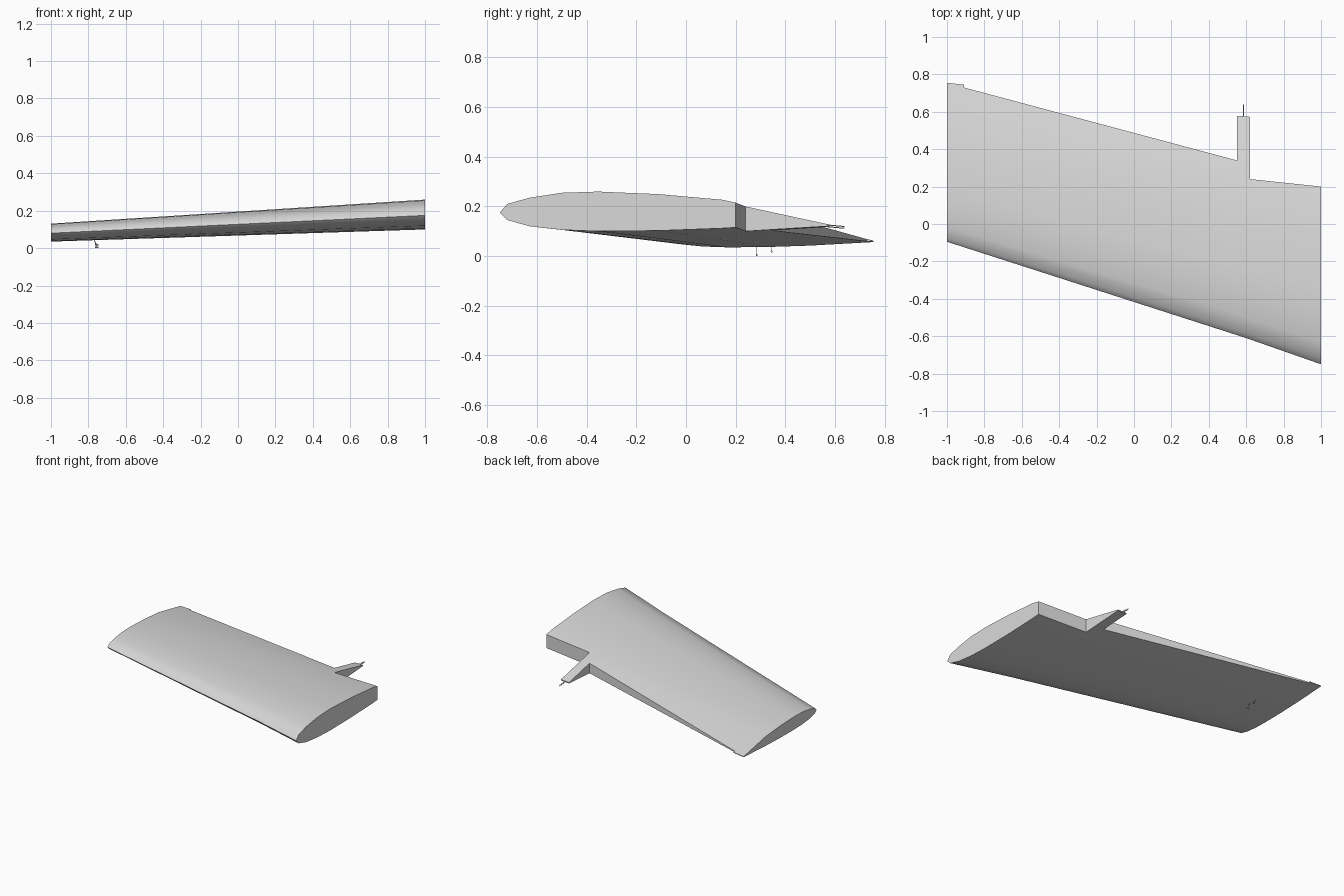
import bpy, bmesh, math
from mathutils import Vector

cube = bpy.data.objects.get("Cube")
if cube:
    bpy.data.objects.remove(cube, do_unlink=True)

grey = bpy.data.materials.new("light_grey")
grey.use_nodes = True
colour = (0.7, 0.7, 0.7, 1)
grey.diffuse_color = colour
grey.node_tree.nodes["Principled BSDF"].inputs["Base Color"].default_value = colour


def finish(name, bm, smooth_angle=None):
    bmesh.ops.recalc_face_normals(bm, faces=bm.faces)
    mesh = bpy.data.meshes.new(name)
    bm.to_mesh(mesh)
    bm.free()
    mesh.materials.append(grey)
    obj = bpy.data.objects.new(name, mesh)
    bpy.context.collection.objects.link(obj)
    if smooth_angle:
        bpy.ops.object.select_all(action='DESELECT')
        obj.select_set(True)
        bpy.context.view_layer.objects.active = obj
        bpy.ops.object.shade_smooth_by_angle(angle=math.radians(smooth_angle))
    return obj


def mix(a, b, f):
    return a + (b - a) * f


# Aerofoil: chord fraction, upper and lower height in units of thickness
AEROFOIL = [(0.023, 0.22, -0.19), (0.094, 0.38, -0.35), (0.195, 0.505, -0.44),
            (0.31, 0.535, -0.475), (0.5, 0.47, -0.46), (0.7, 0.327, -0.40)]
TAIL = (-0.2, -0.25)


def section(x, cut_y):
    """Ring of points at span x, with the tail cut off at cut_y."""
    span = (x + 1) / 2
    lead_y = mix(-0.095, -0.61, (x + 1) / 1.6) if x < 0.6 else mix(-0.61, -0.75, (x - 0.6) / 0.4)
    lead_z = mix(0.08, 0.175, span)
    thick = mix(0.095, 0.158, span)
    chord = mix(0.755, 0.53, span) - lead_y
    t_cut = (cut_y - lead_y) / chord
    f = (t_cut - 0.7) / 0.3
    rows = AEROFOIL + [(t_cut, mix(0.327, TAIL[0], f), mix(-0.40, TAIL[1], f))]
    points = [(0, 0)] + [(t, up) for t, up, low in rows] + [(t, low) for t, up, low in reversed(rows)]
    return [Vector((x, lead_y + t * chord, lead_z + h * thick)) for t, h in points]


# Wing: loft from tip to root, stepping at the aileron and flap openings
STATIONS = [(-1, 0.755), (-0.91, 0.745), (-0.91, 0.73), (0.55, 0.34),
            (0.55, 0.578), (0.6, 0.575), (0.62, 0.573), (0.62, 0.24), (1, 0.2)]
bm = bmesh.new()
rings = [[bm.verts.new(p) for p in section(x, y)] for x, y in STATIONS]
count = len(rings[0])
for a, b in zip(rings, rings[1:]):
    for i in range(count):
        j = (i + 1) % count
        bm.faces.new((a[i], a[j], b[j], b[i]))
bm.faces.new(rings[0])
bm.faces.new(rings[-1])
bmesh.ops.remove_doubles(bm, verts=bm.verts, dist=0.0002)
bmesh.ops.dissolve_degenerate(bm, edges=bm.edges, dist=0.0002)
finish("wing", bm, 50)


def rod(name, start, end, radius):
    start, end = Vector(start), Vector(end)
    axis = end - start
    bm = bmesh.new()
    bmesh.ops.create_cone(bm, cap_ends=True, segments=8, radius1=radius, radius2=radius, depth=axis.length)
    bmesh.ops.rotate(bm, verts=bm.verts, matrix=axis.to_track_quat('Z', 'Y').to_matrix())
    bmesh.ops.translate(bm, verts=bm.verts, vec=(start + end) / 2)
    finish(name, bm, 50)


# Pins at the end of the arm between flap and aileron
rod("upper_arm_pin", (0.585, 0.56, 0.126), (0.585, 0.638, 0.119), 0.002)
rod("lower_arm_pin", (0.585, 0.56, 0.119), (0.585, 0.638, 0.112), 0.002)

# Small hooks under the tip
for n, (y, low) in enumerate([(0.285, 0.004), (0.345, 0.018)]):
    rod(f"hook_stem_{n}", (-0.77, y, 0.045), (-0.755, y, low), 0.0015)
    rod(f"hook_foot_{n}", (-0.765, y, low), (-0.745, y, low), 0.004)
